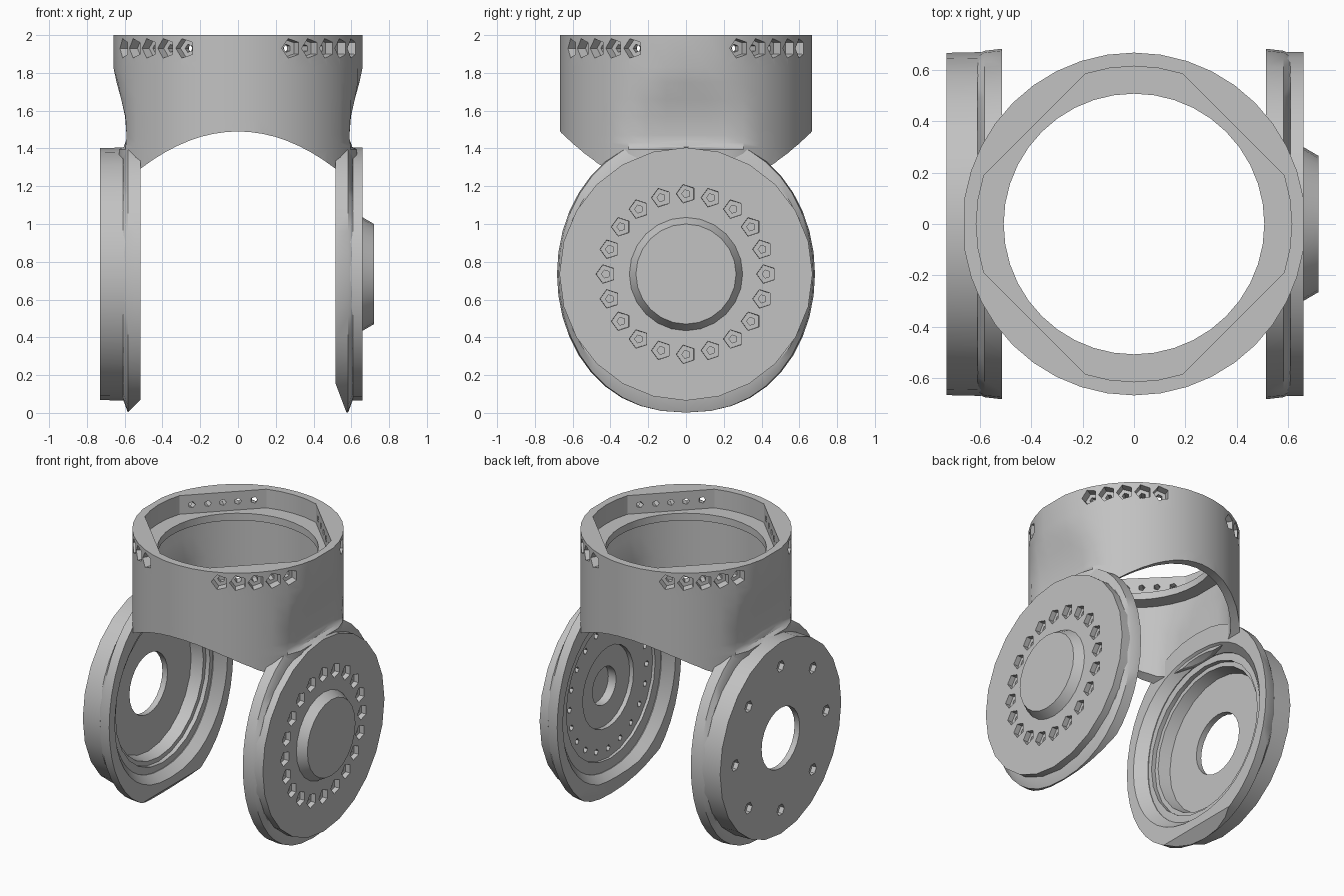
import bpy, bmesh
from math import sin, cos, pi, radians, copysign
from mathutils import Vector

cube = bpy.data.objects.get("Cube")
if cube:
    bpy.data.objects.remove(cube, do_unlink=True)

GREY = (0.54, 0.54, 0.54, 1)
grey = bpy.data.materials.new("metal grey")
grey.use_nodes = True
grey.diffuse_color = GREY
grey.node_tree.nodes["Principled BSDF"].inputs["Base Color"].default_value = GREY

HUB = 0.735      # height of the joint axis
SIDES = 40       # collar and fairings


def loft(bm, rings, closed=False):
    """Skin rings of points; either close into a loop or cap both ends."""
    loops = [[bm.verts.new(p) for p in ring] for ring in rings]
    n = len(loops[0])
    pairs = list(zip(loops, loops[1:]))
    if closed:
        pairs.append((loops[-1], loops[0]))
    else:
        bm.faces.new(loops[0])
        bm.faces.new(loops[-1])
    for a, b in pairs:
        for i in range(n):
            j = (i + 1) % n
            bm.faces.new((a[i], a[j], b[j], b[i]))


def finish(bm, name):
    bmesh.ops.recalc_face_normals(bm, faces=bm.faces[:])
    mesh = bpy.data.meshes.new(name)
    bm.to_mesh(mesh)
    bm.free()
    mesh.materials.append(grey)
    ob = bpy.data.objects.new(name, mesh)
    bpy.context.collection.objects.link(ob)
    return ob


def select(ob):
    bpy.ops.object.select_all(action='DESELECT')
    ob.select_set(True)
    bpy.context.view_layer.objects.active = ob


def cut(ob, bm):
    """Subtract the cutter mesh from the object."""
    cutter = finish(bm, "cutter")
    cutter.hide_render = True
    mod = ob.modifiers.new("cut", 'BOOLEAN')
    mod.operation, mod.solver, mod.object = 'DIFFERENCE', 'EXACT', cutter
    select(ob)
    bpy.ops.object.modifier_apply(modifier=mod.name)
    bpy.data.objects.remove(cutter, do_unlink=True)


def hub_ring(x, r, n=24):
    """Circle around the joint axis."""
    angles = [2 * pi * i / n for i in range(n)]
    return [(x, r * sin(a), HUB + r * cos(a)) for a in angles]


def fairing_ring(x, ry, rz):
    """Slightly squared oval around the joint axis."""
    angles = [2 * pi * i / SIDES for i in range(SIDES)]
    return [(x, copysign(ry * abs(sin(a)) ** 0.88, sin(a)), HUB + rz * cos(a))
            for a in angles]


def bolt_hole(bm, surface, inward, steps, n=5):
    """Stepped hole: steps are (depth, radius) pairs along the inward direction."""
    q = inward.to_track_quat('Z', 'Y')
    loft(bm, [[surface + q @ Vector((r * cos(2 * pi * i / n), r * sin(2 * pi * i / n), d))
               for i in range(n)] for d, r in steps])


def collar_ring(z, r, limit=9):
    """Ring around the vertical axis, optionally flattened towards the hubs."""
    angles = [2 * pi * i / SIDES for i in range(SIDES)]
    return [(max(-limit, min(limit, r * cos(a))), r * sin(a), z) for a in angles]


def seat_ring(z):
    """Round opening with four flats on the diagonals."""
    pts = []
    for i in range(SIDES):
        a = 2 * pi * i / SIDES
        off = abs(a % (pi / 2) - pi / 4)
        r = min(0.615, 0.548 / cos(off))
        pts.append((r * cos(a), r * sin(a), z))
    return pts


# Collar: tube pinched towards the hubs, with an inner ledge
bm = bmesh.new()
outer = [(2.0, 0.66), (1.83, 0.66), (1.75, 0.643), (1.66, 0.618), (1.57, 0.598),
         (1.47, 0.59), (1.43, 0.593), (1.408, 0.605), (1.395, 0.63), (1.29, 0.63)]
inner = [(1.29, 0.53), (1.55, 0.535), (1.7, 0.57), (1.82, 0.6)]
rings = [collar_ring(z, 0.668, lim) for z, lim in outer]
rings += [collar_ring(z, 0.61, lim) for z, lim in inner]
rings += [collar_ring(1.82, 0.508), collar_ring(1.87, 0.508)]
rings += [seat_ring(1.87), seat_ring(2.0)]
loft(bm, rings, closed=True)
collar = finish(bm, "collar")

# Arched openings at front and back of the collar
bm = bmesh.new()
xs = [0.515 * k / 8 for k in range(-8, 9)]
arch = [(x, 1.49 - 0.74 * x * x) for x in xs] + [(0.515, 1.0), (-0.515, 1.0)]
loft(bm, [[(x, y, z) for x, z in arch] for y in (-1, 1)])
cut(collar, bm)

# Clear the collar out of the hub recesses
bm = bmesh.new()
loft(bm, [hub_ring(x, r, SIDES) for x, r in
          ((-0.575, 0.55), (-0.515, 0.585), (0.515, 0.585), (0.575, 0.55))])
cut(collar, bm)

# Four groups of five bolt holes near the collar rim
bm = bmesh.new()
for group in range(4):
    for k in range(-2, 3):
        a = radians(45 + 90 * group + 10 * k)
        out = Vector((cos(a), sin(a), 0))
        bolt_hole(bm, out * 0.665 + Vector((0, 0, 1.93)), -out,
                  [(-0.04, 0.057), (0.05, 0.05), (0.05, 0.022), (0.2, 0.022)])
cut(collar, bm)

# Fairings joining the collar to the side hubs, chamfered at the bottom inside
fairings = []
for side, name, low, foot in ((1, "left_fairing", 0.16, 0.575),
                              (-1, "right_fairing", 0.07, 0.585)):
    bm = bmesh.new()
    loft(bm, [fairing_ring(side * x, ry, rz) for x, ry, rz in
              ((0.515, 0.683, 0.735), (0.583, 0.675, 0.733), (0.61, 0.66, 0.66),
               (0.61, 0.55, 0.56), (0.575, 0.55, 0.56), (0.515, 0.62, 0.605))],
         closed=True)
    bmesh.ops.bisect_plane(bm, geom=bm.verts[:] + bm.edges[:] + bm.faces[:],
                           plane_co=(side * 0.515, 0, low),
                           plane_no=(-side * low, 0, 0.515 - foot),
                           clear_outer=True)
    bmesh.ops.holes_fill(bm, edges=[e for e in bm.edges if e.is_boundary])
    fairings.append(finish(bm, name))

# Left hub: closed disc with raised boss and stepped inner recess
bm = bmesh.new()
loft(bm, [hub_ring(x, r) for x, r in
          ((0.69, 0.13), (0.63, 0.13), (0.63, 0.28), (0.6, 0.28), (0.6, 0.49),
           (0.58, 0.49), (0.58, 0.6), (0.595, 0.67), (0.66, 0.67),
           (0.66, 0.3), (0.72, 0.265))])
left_hub = finish(bm, "left_hub")
bm = bmesh.new()
for i in range(20):
    a = 2 * pi * i / 20
    bolt_hole(bm, Vector((0.66, 0.425 * sin(a), HUB + 0.425 * cos(a))), Vector((-1, 0, 0)),
              [(-0.04, 0.053), (0.035, 0.05), (0.035, 0.022), (0.1, 0.022)])
cut(left_hub, bm)

# Right hub: cup with a deep bore, a narrow step and an open centre
bm = bmesh.new()
loft(bm, [hub_ring(x, r) for x, r in
          ((-0.58, 0.6), (-0.595, 0.67), (-0.73, 0.667), (-0.73, 0.21), (-0.69, 0.21),
           (-0.69, 0.47), (-0.61, 0.49), (-0.61, 0.52), (-0.58, 0.52))],
     closed=True)
right_hub = finish(bm, "right_hub")
bm = bmesh.new()
for i in range(8):
    a = 2 * pi * i / 8
    bolt_hole(bm, Vector((-0.73, 0.5 * sin(a), HUB + 0.5 * cos(a))), Vector((1, 0, 0)),
              [(-0.04, 0.04), (0.033, 0.04)], 6)
cut(right_hub, bm)

# Smooth curved surfaces, keep machined edges crisp
for ob in [collar, left_hub, right_hub] + fairings:
    select(ob)
    bpy.ops.object.shade_smooth_by_angle(angle=radians(30))
